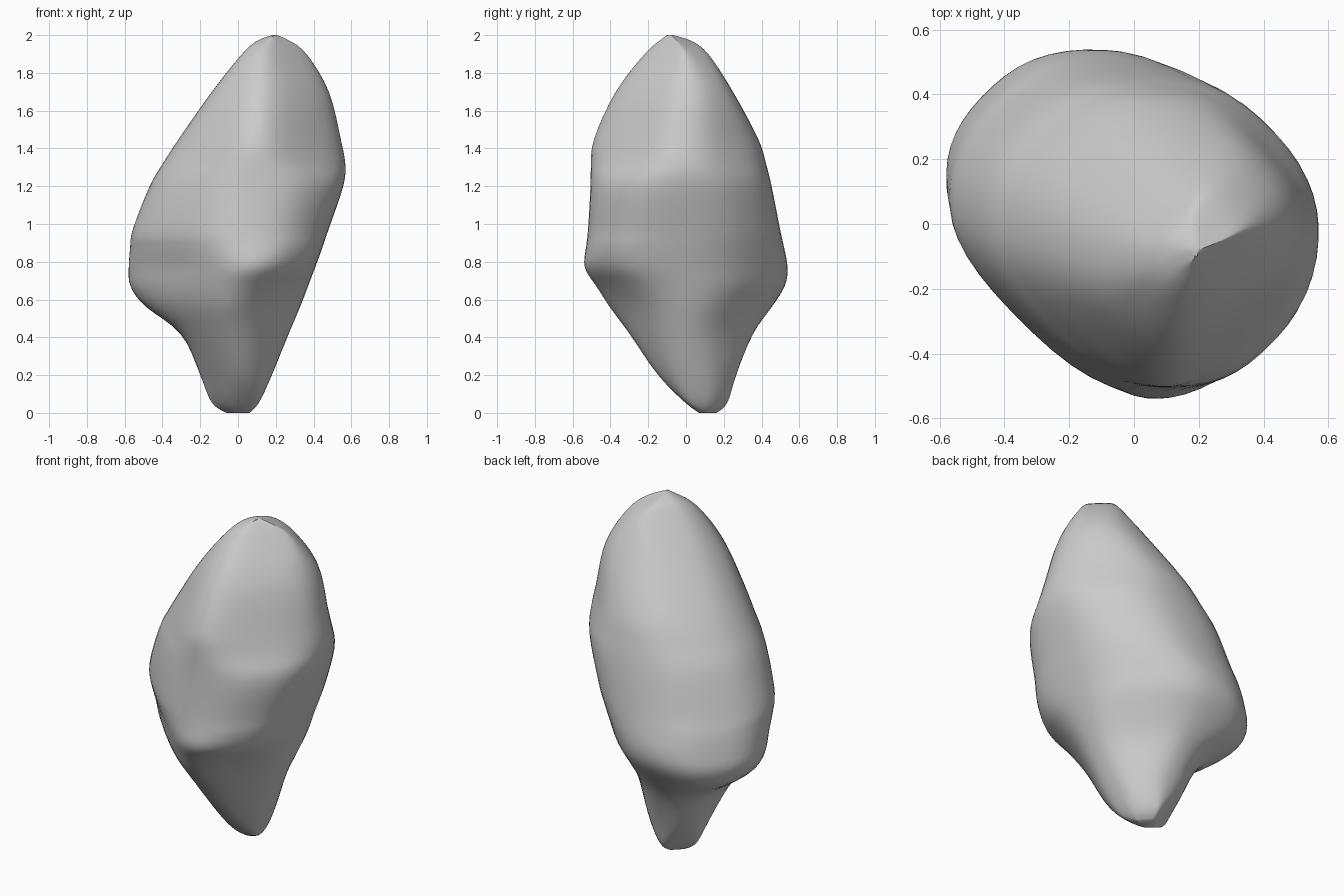
import bpy, bmesh
from math import cos, sin, pi
from mathutils import Vector

if "Cube" in bpy.data.objects:
    bpy.data.objects.remove(bpy.data.objects["Cube"])

# Levels of the rock: height, then reach in 8 compass directions (E, NE, N, NW, W, SW, S, SE)
LEVELS = [
    (0.00, .06, .12, .16, .12, .06, -.04, -.07, -.03),
    (0.05, .11, .17, .22, .165, .14, .03, .00, .06),
    (0.20, .18, .22, .265, .26, .20, .13, .15, .16),
    (0.42, .27, .27, .355, .365, .30, .27, .30, .26),
    (0.56, .33, .34, .455, .55, .49, .36, .405, .33),
    (0.67, .372, .40, .525, .61, .572, .40, .475, .41),
    (0.77, .41, .43, .54, .60, .58, .42, .54, .50),
    (0.88, .45, .46, .52, .575, .572, .45, .53, .535),
    (0.97, .48, .48, .50, .54, .56, .46, .52, .54),
    (1.20, .56, .51, .455, .46, .47, .425, .507, .565),
    (1.32, .57, .49, .425, .39, .40, .385, .505, .52),
    (1.45, .545, .46, .385, .31, .315, .34, .49, .48),
    (1.70, .485, .41, .25, .12, .14, .235, .375, .405),
    (1.90, .365, .27, .12, -.04, -.02, .095, .22, .28),
    (1.97, .275, .16, .03, -.10, -.10, .00, .14, .23),
    (2.00, .205, .09, -.07, -.18, -.18, -.07, .10, .20),
]
STEPS = 4     # rings between levels
ARC = 6       # spans per rounded corner
FLAT = 0.15   # flat share of each side


def catmull(a, b, c, d, t):
    return 0.5 * (2 * b + (c - a) * t + (2 * a - 5 * b + 4 * c - d) * t * t
                  + (3 * b - a - 3 * c + d) * t ** 3)


def section(row):
    """Rounded octagon touching the eight reach lines."""
    z, h = row[0], row[1:]
    s = sin(pi / 4)
    corners = []
    for i in range(8):
        a, b = i * pi / 4, (i + 1) * pi / 4
        p, q = h[i], h[(i + 1) % 8]
        corners.append(Vector(((p * sin(b) - q * sin(a)) / s,
                               (q * cos(a) - p * cos(b)) / s, z)))
    ring = []
    for i in range(8):
        c = corners[i]
        m0 = ((corners[i - 1] + c) / 2).lerp(c, FLAT)
        m1 = ((c + corners[(i + 1) % 8]) / 2).lerp(c, FLAT)
        for k in range(ARC + 1):
            t = k / ARC
            ring.append(m0 * (1 - t) ** 2 + c * 2 * t * (1 - t) + m1 * t * t)
    return ring


# Interpolate smoothly between the levels
rows = []
last = len(LEVELS) - 1
for i in range(last):
    quad = [LEVELS[min(max(i + k, 0), last)] for k in (-1, 0, 1, 2)]
    for k in range(STEPS):
        rows.append([catmull(*v, k / STEPS) for v in zip(*quad)])
rows.append(list(LEVELS[-1]))

# Rock: skin the rings and close both ends
bm = bmesh.new()
rings = [[bm.verts.new(p) for p in section(r)] for r in rows]
n = len(rings[0])
for lo, hi in zip(rings, rings[1:]):
    for j in range(n):
        k = (j + 1) % n
        bm.faces.new((lo[j], lo[k], hi[k], hi[j]))
bm.faces.new(rings[0][::-1])
bm.faces.new(rings[-1])
# Relax the rings a little so ridges look weathered
for _ in range(4):
    bmesh.ops.smooth_vert(bm, verts=[v for r in rings[2:-2] for v in r], factor=0.4,
                          use_axis_x=True, use_axis_y=True, use_axis_z=True)
bmesh.ops.recalc_face_normals(bm, faces=bm.faces)
for f in bm.faces:
    f.smooth = True
mesh = bpy.data.meshes.new("rock")
bm.to_mesh(mesh)
bm.free()
rock = bpy.data.objects.new("rock", mesh)
bpy.context.collection.objects.link(rock)
